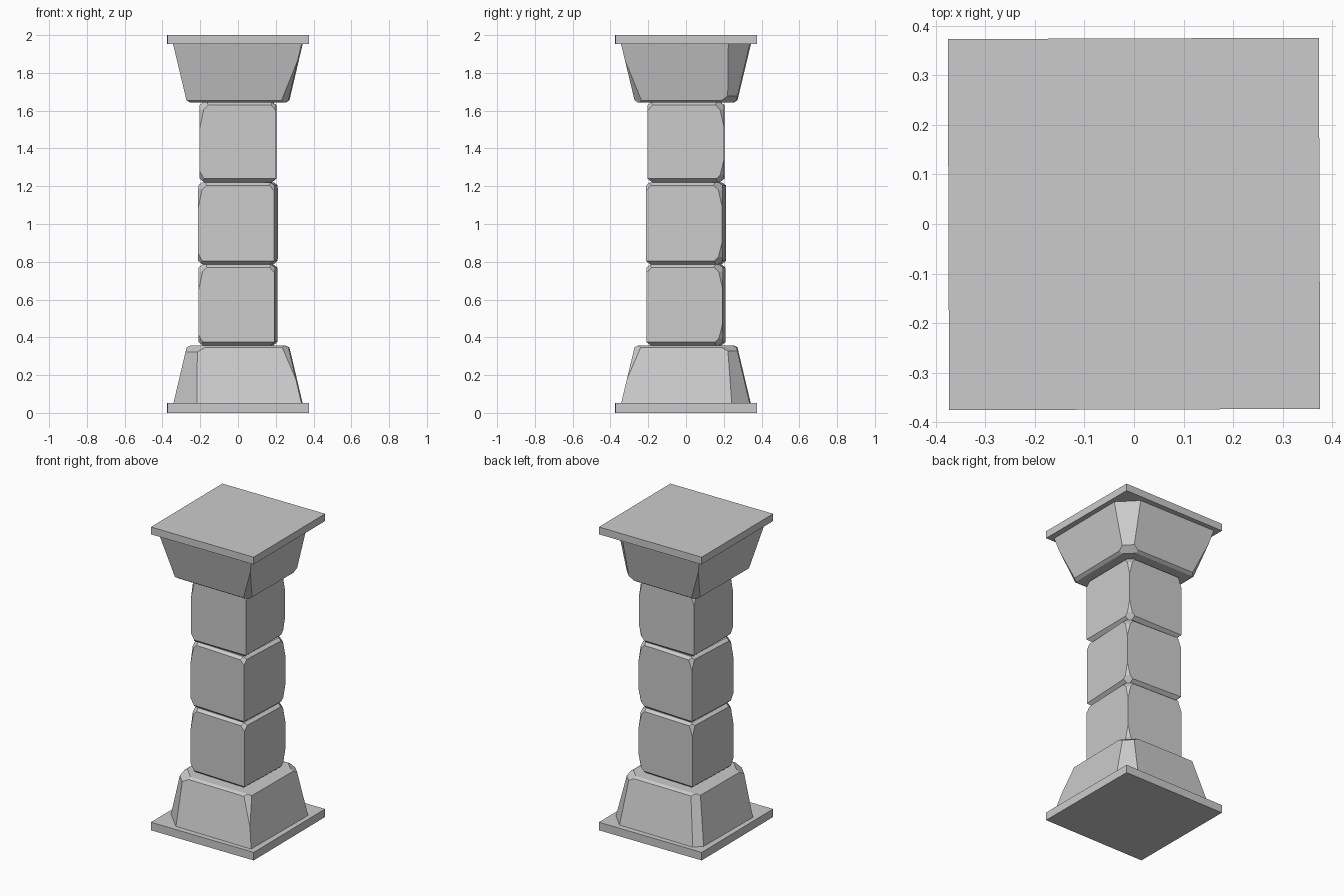
import bpy, bmesh, math
from mathutils import Vector

if "Cube" in bpy.data.objects:
    bpy.data.objects.remove(bpy.data.objects["Cube"])


def stone(name, rings, turn=0.0, chips=(), corner=None):
    """Stack of square rings (z, half width), then slice chipped corners off."""
    bm = bmesh.new()
    loops = []
    for z, h in rings:
        loops.append([bm.verts.new((x * h, y * h, z))
                      for x, y in ((-1, -1), (1, -1), (1, 1), (-1, 1))])
    bm.faces.new(loops[0][::-1])
    bm.faces.new(loops[-1])
    for a, b in zip(loops, loops[1:]):
        for i in range(4):
            j = (i + 1) % 4
            bm.faces.new((a[i], a[j], b[j], b[i]))
    # each chip: corner signs, width across the corner, length along the edge
    for sx, sy, sz, wide, tall in chips:
        h = corner
        z = rings[-1][0] if sz > 0 else rings[0][0]
        c = Vector((sx * h, sy * h, z))
        normal = Vector((sx / wide, sy / wide, sz / tall)).normalized()
        point = c - Vector((sx * wide, 0, 0))
        geom = bm.verts[:] + bm.edges[:] + bm.faces[:]
        cut = bmesh.ops.bisect_plane(bm, geom=geom, plane_co=point,
                                     plane_no=normal, clear_outer=True)
        edges = [e for e in cut["geom_cut"] if isinstance(e, bmesh.types.BMEdge)]
        if edges:
            bmesh.ops.contextual_create(bm, geom=edges)
    bmesh.ops.recalc_face_normals(bm, faces=bm.faces[:])
    mesh = bpy.data.meshes.new(name)
    bm.to_mesh(mesh)
    bm.free()
    ob = bpy.data.objects.new(name, mesh)
    ob.rotation_euler.z = math.radians(turn)
    bpy.context.collection.objects.link(ob)
    return ob


# Thin square slabs at the bottom and top
stone("bottom_slab", [(0, 0.374), (0.053, 0.374)], 0.2)
stone("top_slab", [(1.952, 0.374), (2.0, 0.374)], 0.2)

# Tapered base with worn top corners
stone("base", [(0.05, 0.34), (0.347, 0.27), (0.357, 0.25)], -0.6, [
    (-1, -1, 1, 0.06, 0.25), (-1, -1, 1, 0.12, 0.06),
    (1, 1, 1, 0.05, 0.16), (1, 1, 1, 0.10, 0.05),
    (-1, 1, 1, 0.045, 0.10), (1, -1, 1, 0.04, 0.06)], 0.27)

# Tapered capital with worn lower corners
stone("capital", [(1.642, 0.25), (1.655, 0.27), (1.952, 0.34)], -0.6, [
    (1, 1, -1, 0.05, 0.20), (1, 1, -1, 0.10, 0.06),
    (1, -1, -1, 0.045, 0.07), (-1, 1, -1, 0.045, 0.07)], 0.27)

# Three shaft blocks, each turned slightly
worn = [(-1, -1, 1, 0.03, 0.14), (-1, -1, 1, 0.06, 0.06),
        (1, 1, 1, 0.03, 0.13), (1, 1, 1, 0.06, 0.06),
        (1, 1, -1, 0.03, 0.12), (1, 1, -1, 0.06, 0.06),
        (-1, 1, 1, 0.03, 0.08), (1, -1, 1, 0.04, 0.045),
        (-1, -1, -1, 0.035, 0.06)]
for part, z0, z1, turn in (("lower", 0.355, 0.785, -2.2),
                           ("middle", 0.785, 1.22, -2.9),
                           ("upper", 1.22, 1.645, -0.3)):
    stone(part + "_shaft_block",
          [(z0, 0.178), (z0 + 0.02, 0.202), (z1 - 0.015, 0.202), (z1, 0.182)],
          turn, worn, 0.202)
